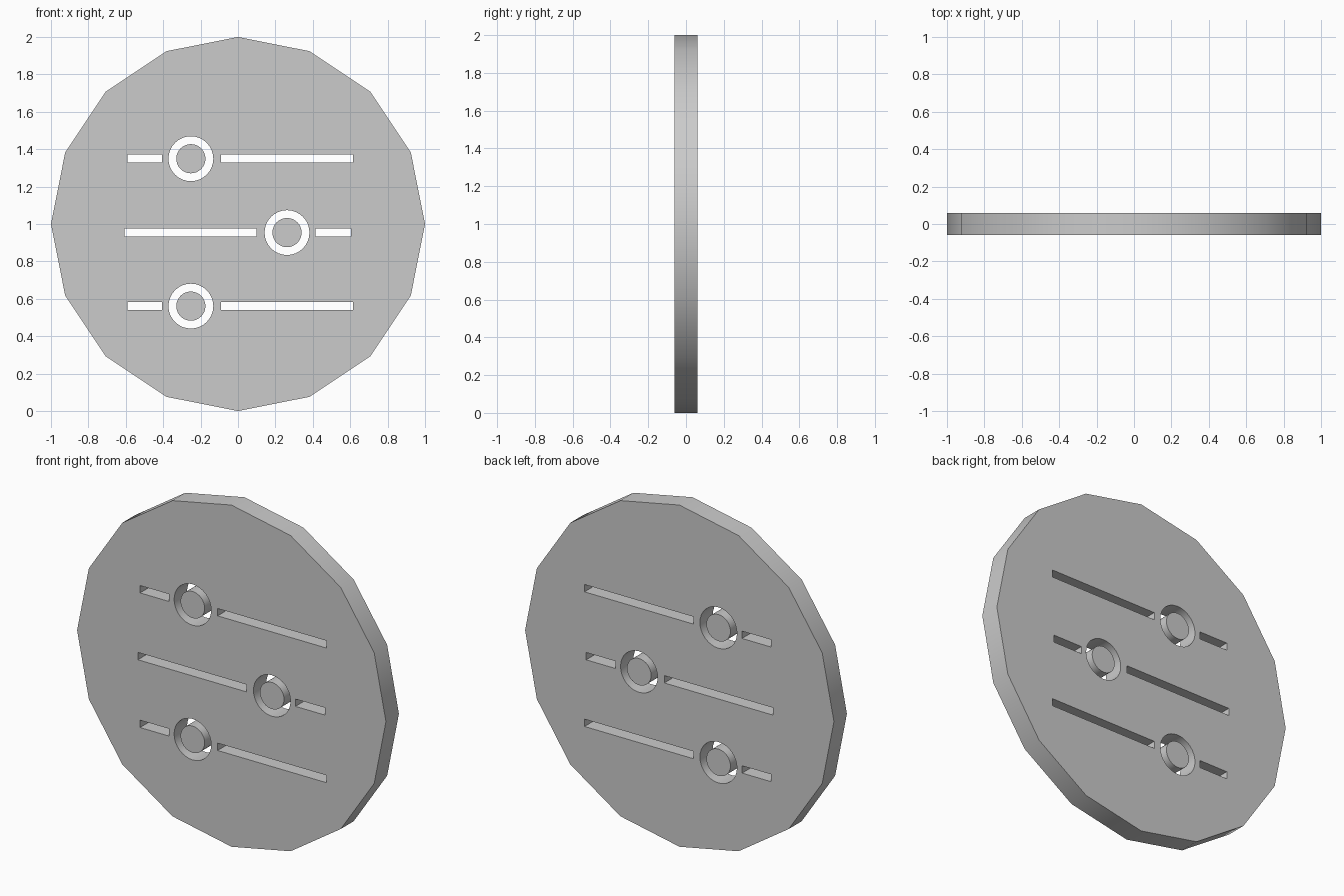
import bpy, bmesh
from math import cos, sin, pi, radians

if "Cube" in bpy.data.objects:
    bpy.data.objects.remove(bpy.data.objects["Cube"])

HALF = 0.06          # half thickness of the disc
SLOT_H = 0.0215      # half height of a slot
# knob x, row z, slot spans either side of the knob
ROWS = [
    (-0.252, 1.349, [(-0.592, -0.405), (-0.09, 0.615)]),
    (0.262, 0.954, [(-0.606, 0.098), (0.414, 0.604)]),
    (-0.252, 0.561, [(-0.592, -0.405), (-0.09, 0.615)]),
]


def ring(cx, cz, r, n):
    return [(cx + r * cos(2 * pi * i / n), cz + r * sin(2 * pi * i / n)) for i in range(n)]


def slot(x0, x1, z):
    return [(x0, z - SLOT_H), (x1, z - SLOT_H), (x1, z + SLOT_H), (x0, z + SLOT_H)]


def plate(name, loops):
    """Fill nested outlines in the xz plane and give them thickness along y."""
    cu = bpy.data.curves.new(name, 'CURVE')
    cu.dimensions = '2D'
    cu.fill_mode = 'BOTH'
    cu.extrude = HALF
    for pts in loops:
        sp = cu.splines.new('POLY')
        sp.points.add(len(pts) - 1)
        for p, (x, z) in zip(sp.points, pts):
            p.co = (x, z, 0, 1)
        sp.use_cyclic_u = True
    ob = bpy.data.objects.new(name, cu)
    bpy.context.collection.objects.link(ob)
    ob.rotation_euler = (pi / 2, 0, 0)
    bpy.ops.object.select_all(action='DESELECT')
    bpy.context.view_layer.objects.active = ob
    ob.select_set(True)
    bpy.ops.object.convert(target='MESH')
    ob = bpy.context.object
    bpy.ops.object.transform_apply(location=False, rotation=True, scale=False)
    # weld caps to walls so the part is one closed solid
    bm = bmesh.new()
    bm.from_mesh(ob.data)
    bmesh.ops.remove_doubles(bm, verts=bm.verts, dist=1e-4)
    bmesh.ops.dissolve_limit(bm, angle_limit=radians(1), verts=bm.verts, edges=bm.edges)
    bmesh.ops.recalc_face_normals(bm, faces=bm.faces)
    bm.to_mesh(ob.data)
    bm.free()
    bpy.ops.object.shade_smooth_by_angle(angle=radians(30))
    return ob


# 16-sided disc with slots and round openings cut through
loops = [ring(0, 1, 1, 16)]
for x, z, spans in ROWS:
    loops.append(ring(x, z, 0.12, 32))
    loops += [slot(a, b, z) for a, b in spans]
plate("disc", loops)

# Round knobs floating in the openings
for label, (x, z, _) in zip(("top", "middle", "bottom"), ROWS):
    plate("knob_" + label, [ring(x, z, 0.078, 32)])
